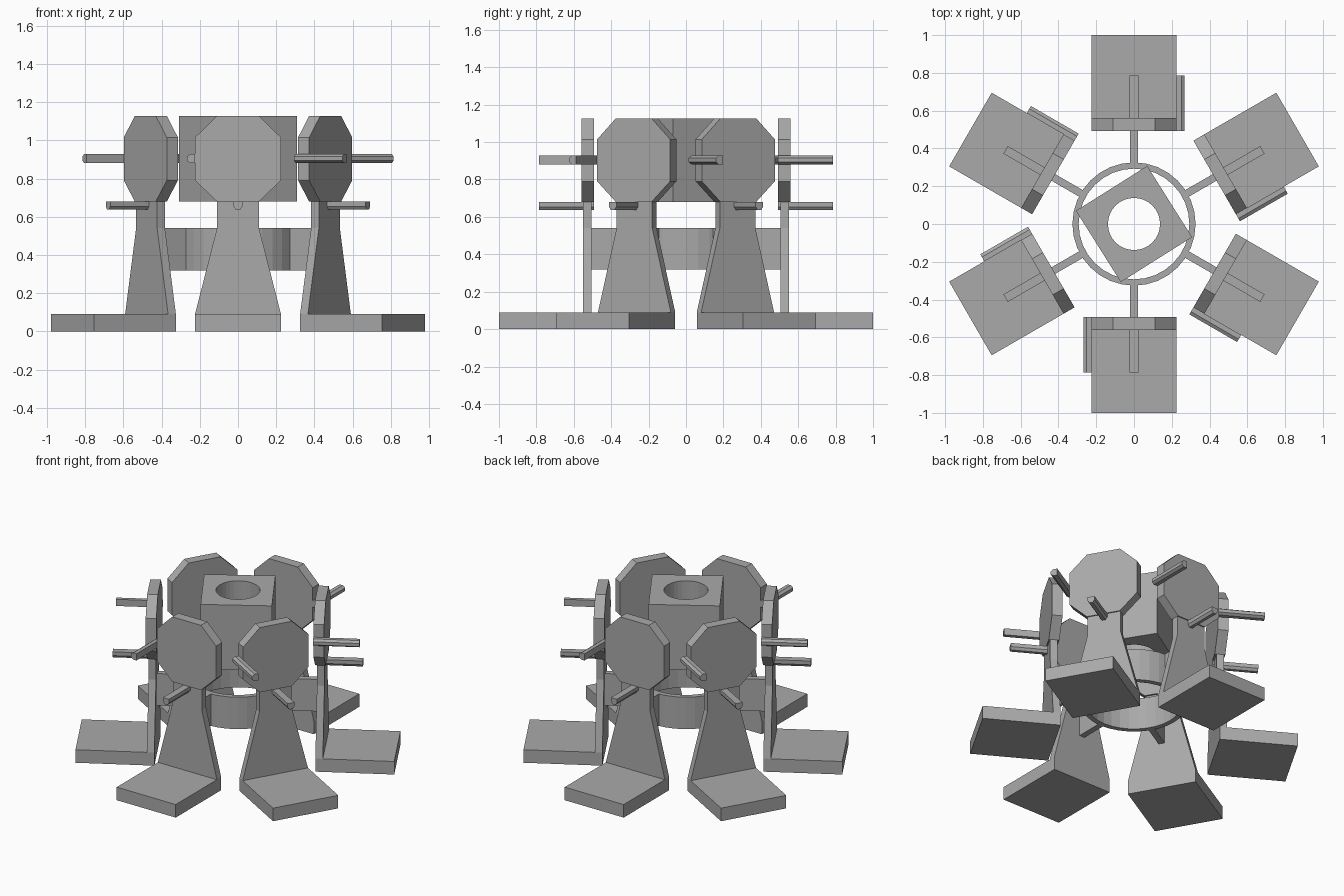
import bpy, bmesh, math
from mathutils import Matrix

if "Cube" in bpy.data.objects:
    bpy.data.objects.remove(bpy.data.objects["Cube"])

grey = bpy.data.materials.new("plain grey")
grey.diffuse_color = (0.4, 0.4, 0.4, 1)
grey.use_nodes = True
grey.node_tree.nodes["Principled BSDF"].inputs["Base Color"].default_value = grey.diffuse_color


def finish(name, bm, angle=0.0):
    bmesh.ops.recalc_face_normals(bm, faces=bm.faces)
    bm.transform(Matrix.Rotation(angle, 4, 'Z'))
    me = bpy.data.meshes.new(name)
    bm.to_mesh(me)
    bm.free()
    me.materials.append(grey)
    ob = bpy.data.objects.new(name, me)
    bpy.context.collection.objects.link(ob)
    return ob


def slab(name, outline, y0, y1, angle=0.0):
    """Extrude an (x, z) outline from y0 to y1, then turn it around z."""
    bm = bmesh.new()
    face = bm.faces.new([bm.verts.new((x, y0, z)) for x, z in outline])
    ext = bmesh.ops.extrude_face_region(bm, geom=[face])
    for v in ext["geom"]:
        if isinstance(v, bmesh.types.BMVert):
            v.co.y = y1
    return finish(name, bm, angle)


def rect(x0, x1, z0, z1):
    return [(x0, z0), (x1, z0), (x1, z1), (x0, z1)]


def tube(name, rings, n=32):
    """Closed lathe of (radius, z) points."""
    bm = bmesh.new()
    loops = [[bm.verts.new((r * math.cos(2 * math.pi * i / n),
                            r * math.sin(2 * math.pi * i / n), z))
              for i in range(n)] for r, z in rings]
    for a, b in zip(loops, loops[1:] + loops[:1]):
        for i in range(n):
            j = (i + 1) % n
            bm.faces.new((a[i], a[j], b[j], b[i]))
    return finish(name, bm)


# Outlines of one station
neck = [(-.225, .09), (.225, .09), (.11, .54), (.11, .69), (-.11, .69), (-.11, .54)]
head = [(-.11, .68), (.11, .68), (.225, .79), (.225, 1.015),
        (.11, 1.127), (-.11, 1.127), (-.225, 1.015), (-.225, .79)]
# Half-round peg: flat side at depth 0, rounded side at depth 0.043
peg = [(-.023, 0), (-.023, .026), (-.011, .043), (.011, .043), (.023, .026), (.023, 0)]
low_peg = [(u, .68 - d) for u, d in peg]
side_peg = [(-.225 - d, .904 + u) for u, d in peg]

# Six stations around the centre
for k in range(6):
    a = k * math.pi / 3
    slab(f"foot_{k}", rect(-.225, .225, 0, .09), -1, -.505, a)
    slab(f"neck_{k}", neck, -.552, -.505, a)
    slab(f"head_{k}", head, -.56, -.493, a)
    slab(f"low_peg_{k}", low_peg, -.785, -.493, a)
    slab(f"side_peg_{k}", side_peg, -.785, -.493, a)
    slab(f"spoke_{k}", rect(-.02, .02, .32, .54), -.51, -.31, a)

# Central ring
tube("ring", [(.326, .32), (.326, .54), (.293, .54), (.293, .32)])

# Floating block with a round hole
block = slab("hub_block", rect(-.223, .223, .68, 1.127), -.223, .223, math.radians(32.2))
bm = bmesh.new()
bmesh.ops.create_cone(bm, cap_ends=True, segments=32, radius1=.138, radius2=.138,
                      depth=1, matrix=Matrix.Translation((0, 0, .9)))
cutter = finish("hole_cutter", bm)
cutter.hide_render = True
cutter.hide_viewport = True
cut = block.modifiers.new("hole", 'BOOLEAN')
cut.operation = 'DIFFERENCE'
cut.solver = 'EXACT'
cut.object = cutter
